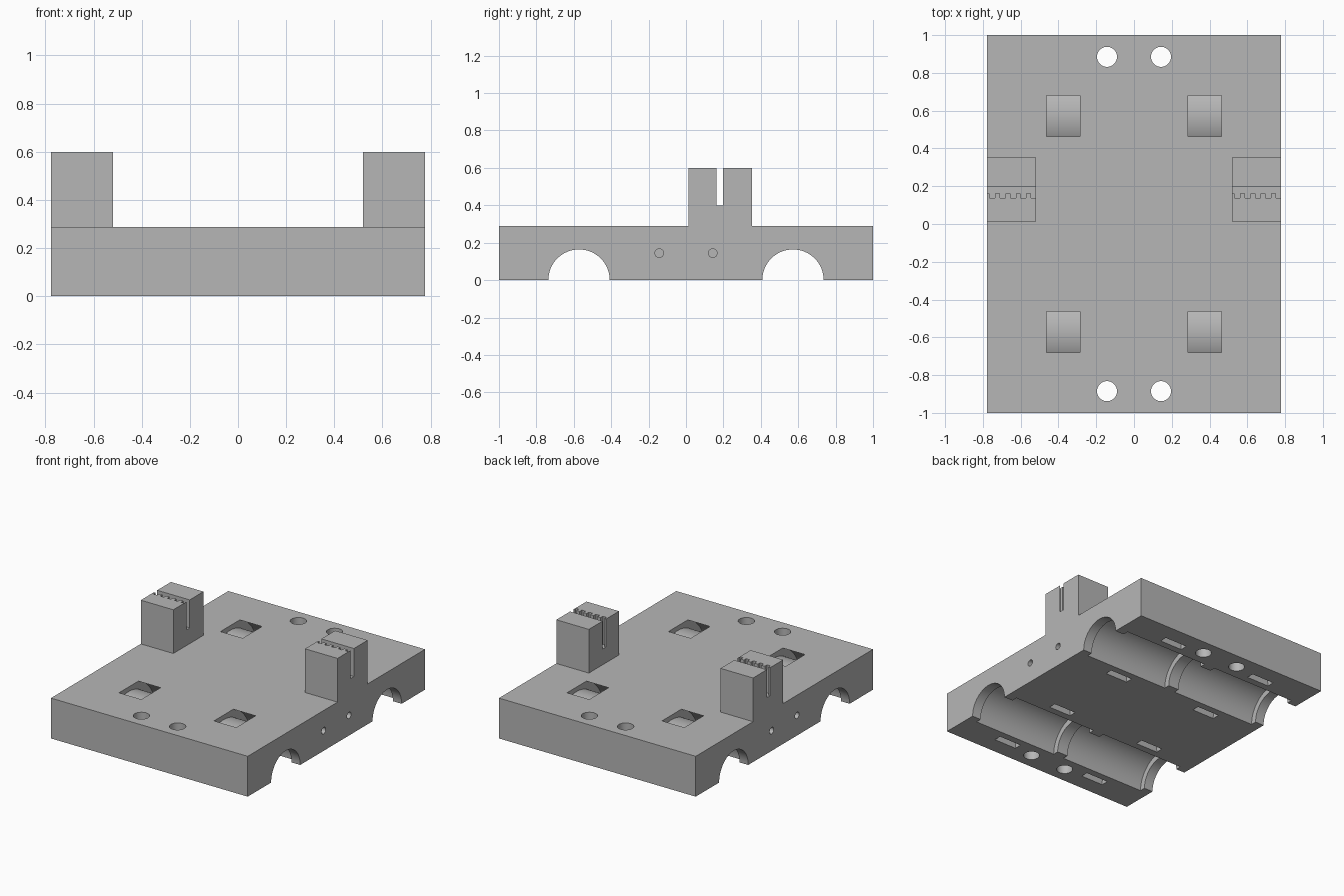
import bpy, bmesh
from math import sin, cos, radians

if "Cube" in bpy.data.objects:
    bpy.data.objects.remove(bpy.data.objects["Cube"], do_unlink=True)

grey = bpy.data.materials.new("plain grey")
grey.use_nodes = True
grey.diffuse_color = (0.47, 0.47, 0.47, 1)
grey.node_tree.nodes["Principled BSDF"].inputs["Base Color"].default_value = (0.47, 0.47, 0.47, 1)

HALF_X, TOP, ROD_Y = 0.777, 0.288, 0.572


def prism(name, outline, lo, hi, axis="Z"):
    """Extrude a 2D outline (yz for axis X, xy for axis Z) from lo to hi."""
    bm = bmesh.new()
    place = (lambda p, d: (d, p[0], p[1])) if axis == "X" else (lambda p, d: (p[0], p[1], d))
    a = [bm.verts.new(place(p, lo)) for p in outline]
    b = [bm.verts.new(place(p, hi)) for p in outline]
    bm.faces.new(a)
    bm.faces.new(b)
    n = len(outline)
    for i in range(n):
        bm.faces.new((a[i], a[(i + 1) % n], b[(i + 1) % n], b[i]))
    bmesh.ops.recalc_face_normals(bm, faces=bm.faces)
    mesh = bpy.data.meshes.new(name)
    bm.to_mesh(mesh)
    bm.free()
    mesh.materials.append(grey)
    ob = bpy.data.objects.new(name, mesh)
    bpy.context.collection.objects.link(ob)
    return ob


def rect(x0, x1, y0, y1):
    return [(x0, y0), (x1, y0), (x1, y1), (x0, y1)]


def arc(cx, cy, r, start=0, end=360, steps=64):
    return [(cx + r * cos(radians(start + (end - start) * i / steps)),
             cy + r * sin(radians(start + (end - start) * i / steps)))
            for i in range(steps + (end - start < 360))]


def combine(body, tool, operation="DIFFERENCE"):
    """Apply one boolean and discard the tool."""
    mod = body.modifiers.new("cut", "BOOLEAN")
    mod.operation, mod.solver, mod.object = operation, "EXACT", tool
    bpy.context.view_layer.objects.active = body
    bpy.ops.object.modifier_apply(modifier=mod.name)
    bpy.data.objects.remove(tool, do_unlink=True)


# Base plate
body = prism("carriage_plate", rect(-HALF_X, HALF_X, -1, 1), 0, TOP)

# Belt clamp posts, each with a toothed belt slot
for x0 in (-HALF_X, 0.52):
    x1 = x0 + HALF_X - 0.52
    combine(body, prism("post", rect(x0, x1, 0.013, 0.353), 0.1, 0.6), "UNION")
    slot = [(x1 + 0.05, 0.198), (x0 - 0.05, 0.198), (x0 - 0.05, 0.162)]
    for i in range(5):
        left = x0 + 0.012 + i * 0.055
        right = min(left + 0.029, x1 - 0.001)
        slot += [(left, 0.162), (left, 0.137), (right, 0.137), (right, 0.162)]
    slot.append((x1 + 0.05, 0.162))
    combine(body, prism("belt_slot", slot, 0.4, 0.7))

for y in (-ROD_Y, ROD_Y):
    # Rod channel through the full width
    combine(body, prism("rod_channel", arc(y, 0, 0.164), -1, 1, "X"))
    for side in (-1, 1):
        # Wider bearing pocket and curved strap slot around it
        x = side * 0.375
        combine(body, prism("bearing_pocket", arc(y, 0, 0.205), x - 0.333, x + 0.333, "X"))
        ring = arc(y, 0, 0.308, -10, 190) + arc(y, 0, 0.255, -10, 190)[::-1]
        combine(body, prism("strap_slot", ring, x - 0.088, x + 0.088, "X"))

# Vertical bolt holes
for x in (-0.143, 0.143):
    for y in (-0.885, 0.885):
        combine(body, prism("bolt_hole", arc(x, y, 0.053, steps=48), -0.1, 0.5))

# Blind screw holes in both sides
for y in (-0.143, 0.143):
    for x0, x1 in ((-1, -0.45), (0.45, 1)):
        combine(body, prism("screw_hole", arc(y, 0.144, 0.023, steps=32), x0, x1, "X"))

bpy.ops.object.select_all(action="DESELECT")
body.select_set(True)
bpy.context.view_layer.objects.active = body
bpy.ops.object.shade_smooth_by_angle(angle=radians(30))
